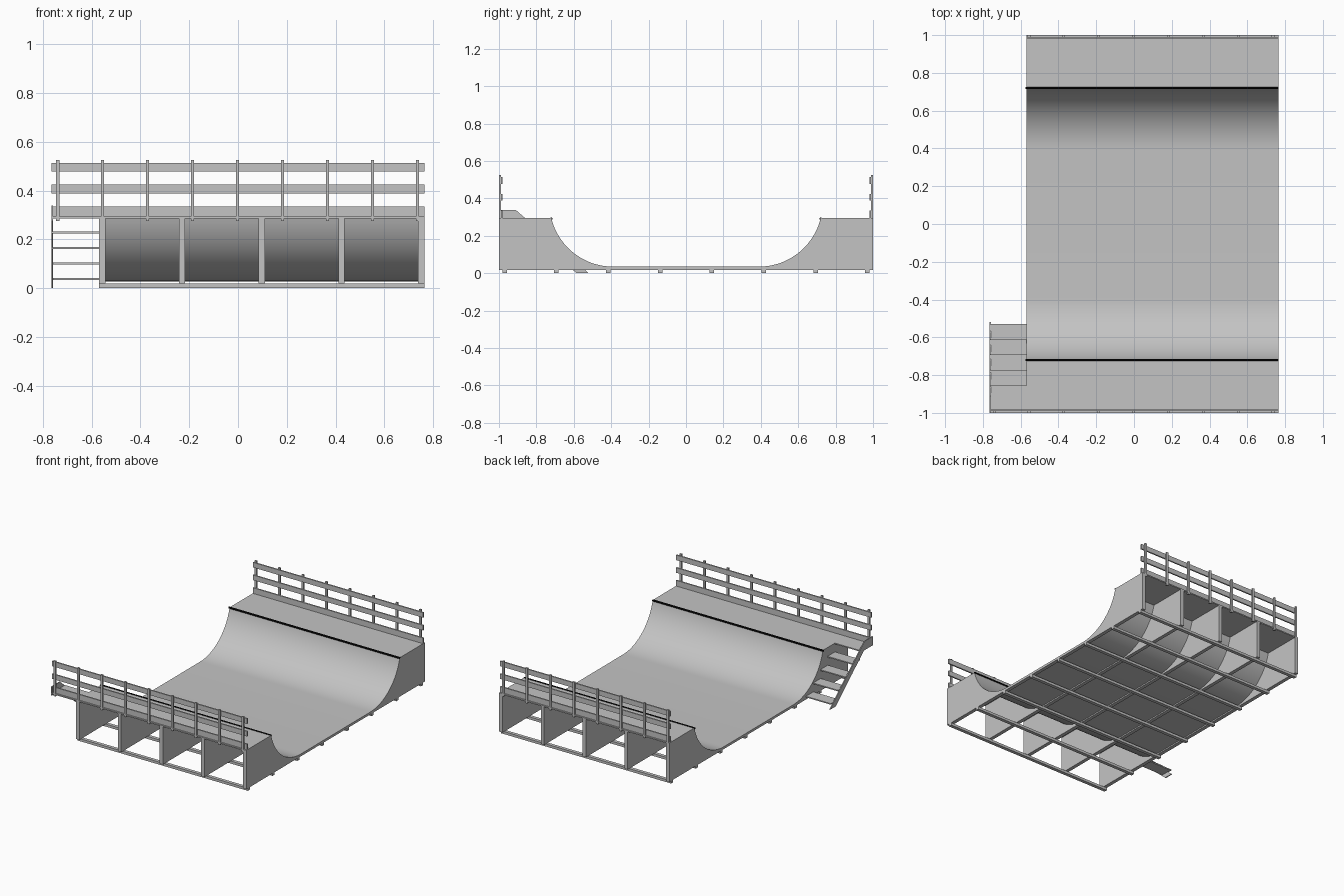
import bpy, bmesh, math
from mathutils import Vector

cube = bpy.data.objects.get("Cube")
if cube:
    bpy.data.objects.remove(cube, do_unlink=True)


def material(name, value):
    m = bpy.data.materials.new(name)
    m.use_nodes = True
    colour = (value, value, value, 1)
    m.diffuse_color = colour
    m.node_tree.nodes["Principled BSDF"].inputs["Base Color"].default_value = colour
    return m


GREY = material("plain grey", 0.55)
BLACK = material("coping black", 0.003)

# Main dimensions
LEFT, RIGHT, STAIR = -0.57, 0.765, -0.765
DECK, FLOOR, BASE, SHEET = 0.294, 0.035, 0.018, 0.008
LIP, FLAT = 0.72, 0.39
RISE = DECK - FLOOR
RADIUS = ((LIP - FLAT) ** 2 + RISE ** 2) / (2 * RISE)
SWEEP = math.acos(1 - RISE / RADIUS)


def extrude(name, outline, x0, x1, mat=GREY, smooth=False):
    """Extrude a (y, z) outline along x."""
    bm = bmesh.new()
    face = bm.faces.new([bm.verts.new((x0, y, z)) for y, z in outline])
    res = bmesh.ops.extrude_face_region(bm, geom=[face])
    verts = [v for v in res["geom"] if isinstance(v, bmesh.types.BMVert)]
    bmesh.ops.translate(bm, verts=verts, vec=Vector((x1 - x0, 0, 0)))
    bmesh.ops.recalc_face_normals(bm, faces=bm.faces)
    mesh = bpy.data.meshes.new(name)
    bm.to_mesh(mesh)
    bm.free()
    ob = bpy.data.objects.new(name, mesh)
    bpy.context.collection.objects.link(ob)
    mesh.materials.append(mat)
    if smooth:
        bpy.ops.object.select_all(action="DESELECT")
        ob.select_set(True)
        bpy.context.view_layer.objects.active = ob
        bpy.ops.object.shade_smooth_by_angle(angle=math.radians(30))
    return ob


def box(name, x0, x1, y0, y1, z0, z1):
    return extrude(name, [(y0, z0), (y1, z0), (y1, z1), (y0, z1)], x0, x1)


def ride_line(offset, steps=20):
    """Riding surface from front lip to back lip, sunk by offset."""
    r = RADIUS + offset
    half = [(FLAT + r * math.sin(SWEEP * i / steps),
             FLOOR + RADIUS - r * math.cos(SWEEP * i / steps))
            for i in range(steps + 1)]
    return [(-y, z) for y, z in reversed(half)] + half


# Curved riding sheet
extrude("riding_surface", ride_line(0) + ride_line(SHEET)[::-1],
        LEFT, RIGHT, smooth=True)

# Upright ribs carrying the sheet and the decks
top = DECK - SHEET
rib = [(-1, BASE), (-1, top)] + ride_line(SHEET * 0.6) + [(1, top), (1, BASE)]
WIDTH = 0.026
for i in range(5):
    x = LEFT + i * (RIGHT - LEFT - WIDTH) / 4
    extrude("rib", rib, x, x + WIDTH)

# Ground joists
for i in range(8):
    y = -0.97 + i * 1.94 / 7
    box("ground_joist", LEFT, RIGHT, y - 0.012, y + 0.012, 0, BASE)

# Decks and the landing beside the front deck
box("front_deck", LEFT, RIGHT, -1, -LIP, top, DECK)
box("back_deck", LEFT, RIGHT, LIP, 1, top, DECK)
box("stair_landing", STAIR, LEFT, -1, -0.855, top, DECK)

# Coping pipes
for name, s in (("front_coping", -1), ("back_coping", 1)):
    ring = [(s * LIP + 0.0065 * math.cos(math.tau * k / 12),
             DECK - 0.002 + 0.0065 * math.sin(math.tau * k / 12)) for k in range(12)]
    extrude(name, ring, LEFT - 0.005, RIGHT, BLACK, smooth=True)

# Railings
for side, s, start, first in (("front", -1, STAIR, 0), ("back", 1, LEFT, 1)):
    for i in range(first, 9):
        x = -0.74 + i * 0.1845
        y0, y1 = sorted((s * 0.988, s))
        box(side + "_railing_post", x - 0.007, x + 0.007, y0, y1, 0.275, 0.525)
    for z0, z1 in ((0.294, 0.334), (0.388, 0.424), (0.478, 0.514)):
        y0, y1 = sorted((s * 0.98, s * 0.99))
        box(side + "_railing_board", start, RIGHT, y0, y1, z0, z1)

# Side stairs
stringer = [(-1, 0.275), (-1, 0.338), (-0.91, 0.338),
            (-0.52, 0), (-0.585, 0), (-0.9, 0.275)]
extrude("stair_stringer", stringer, STAIR, STAIR + 0.007)
for i in range(4):
    y, z = -0.53 - i * 0.081, 0.037 + i * 0.0635
    box("stair_tread", STAIR, LEFT, y - 0.083, y, z - 0.004, z + 0.004)
